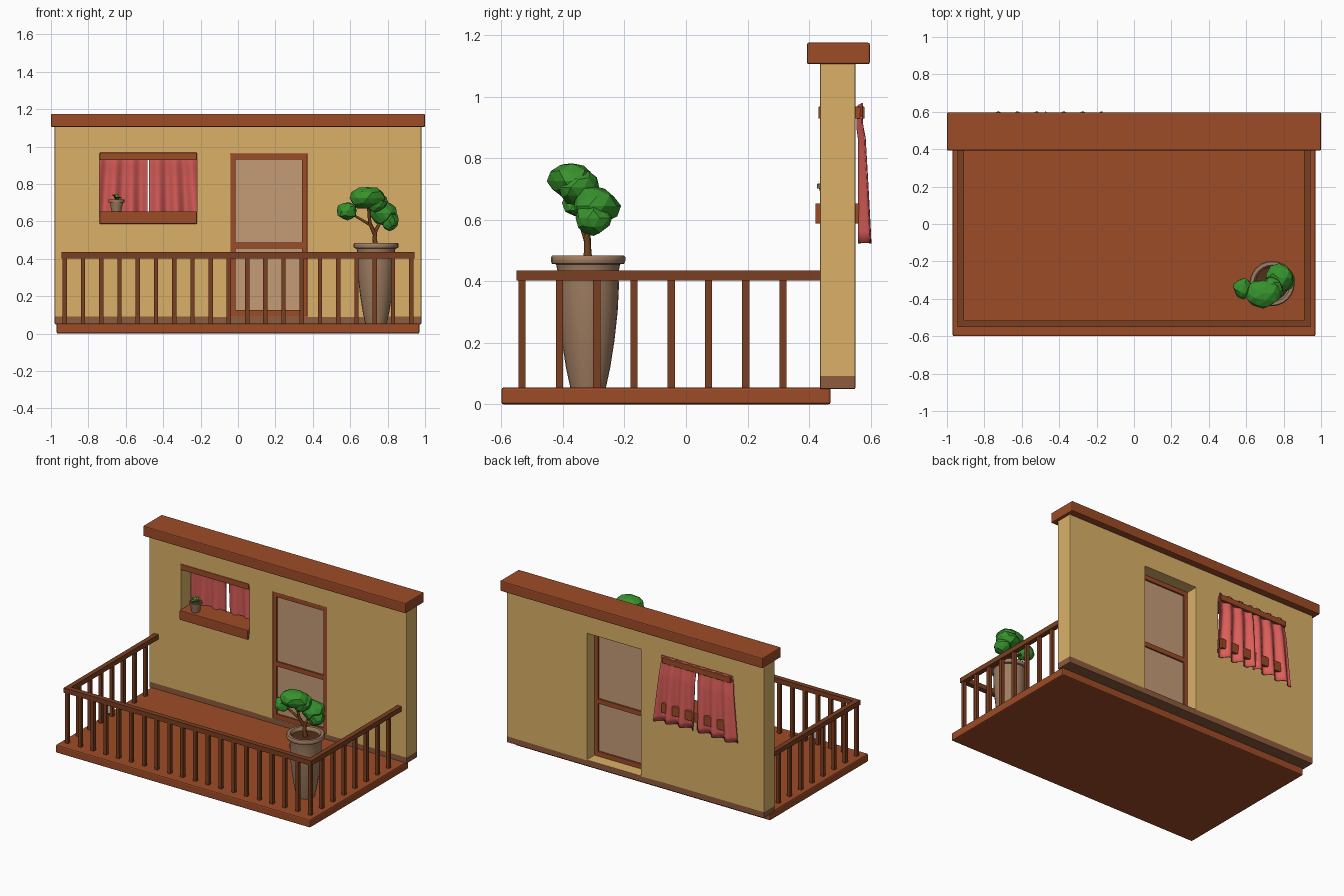
import bpy, bmesh, math, random
from mathutils import Vector, Matrix

if "Cube" in bpy.data.objects:
    bpy.data.objects.remove(bpy.data.objects["Cube"])

random.seed(4)


def mat(name, r, g, b):
    m = bpy.data.materials.new(name)
    m.diffuse_color = [(c / 255) ** 2.2 for c in (r, g, b)] + [1]
    m.use_nodes = True
    m.node_tree.nodes["Principled BSDF"].inputs["Base Color"].default_value = m.diffuse_color
    return m


WALL = mat("plaster", 218, 176, 104)
BASE = mat("baseboard", 140, 92, 64)
WOOD = mat("red_wood", 156, 77, 43)
RAIL = mat("dark_wood", 122, 65, 38)
SCREEN = mat("screen", 196, 155, 118)
CLOTH = mat("cloth", 218, 94, 90)
CLAY = mat("clay", 158, 124, 97)
SOIL = mat("soil", 82, 50, 32)
LEAF = mat("leaf", 58, 145, 48)
BARK = mat("bark", 112, 68, 36)


def make(name, bm, *mats):
    me = bpy.data.meshes.new(name)
    bmesh.ops.recalc_face_normals(bm, faces=bm.faces)
    bm.to_mesh(me)
    bm.free()
    for m in mats:
        me.materials.append(m)
    ob = bpy.data.objects.new(name, me)
    bpy.context.collection.objects.link(ob)
    return ob


def bevel(ob, width, segments=2):
    b = ob.modifiers.new("bevel", "BEVEL")
    b.width, b.segments, b.limit_method = width, segments, "ANGLE"


def smooth(ob, angle=40):
    bpy.ops.object.select_all(action="DESELECT")
    ob.select_set(True)
    bpy.context.view_layer.objects.active = ob
    bpy.ops.object.shade_smooth_by_angle(angle=math.radians(angle))


def boxes(name, m, items, bev=0):
    """Each item is (x0, x1, y0, y1, z0, z1)."""
    bm = bmesh.new()
    for x0, x1, y0, y1, z0, z1 in items:
        bmesh.ops.create_cube(bm, size=1, matrix=Matrix.Translation(
            ((x0 + x1) / 2, (y0 + y1) / 2, (z0 + z1) / 2))
            @ Matrix.Diagonal((x1 - x0, y1 - y0, z1 - z0, 1)))
    ob = make(name, bm, m)
    if bev:
        bevel(ob, bev)
    return ob


def lathe(name, m, profile, center, n=24):
    bm = bmesh.new()
    vs = [bm.verts.new((r, 0, z)) for r, z in profile]
    es = [bm.edges.new(p) for p in zip(vs, vs[1:])]
    bmesh.ops.spin(bm, geom=vs + es, cent=(0, 0, 0), axis=(0, 0, 1),
                   angle=math.tau, steps=n, use_duplicate=False)
    bmesh.ops.remove_doubles(bm, verts=bm.verts, dist=1e-4)
    bmesh.ops.translate(bm, verts=bm.verts, vec=center)
    ob = make(name, bm, m)
    smooth(ob)
    return ob


# Floor slab and roof cap
boxes("porch_floor", WOOD, [(-.97, .97, -.6, .47, 0, .055)], .008)
boxes("wall_cap", WOOD, [(-1, 1, .393, .597, 1.105, 1.175)], .006)

# Wall with window and door openings, baseboard as second material
xs = [-.98, -.74, -.22, -.04, .37, .98]
zs = [.05, .092, .62, .95, .962, 1.11]
bm = bmesh.new()
grid = [[bm.verts.new((x, .435, z)) for z in zs] for x in xs]
for i in range(5):
    for j in range(5):
        window = i == 1 and j == 2
        door = i == 3 and 1 <= j <= 3
        if not (window or door):
            bm.faces.new((grid[i][j], grid[i + 1][j], grid[i + 1][j + 1], grid[i][j + 1]))
ext = bmesh.ops.extrude_face_region(bm, geom=bm.faces[:], use_keep_orig=True)
bmesh.ops.translate(bm, vec=(0, .115, 0),
                    verts=[g for g in ext["geom"] if isinstance(g, bmesh.types.BMVert)])
for f in bm.faces:
    c = f.calc_center_median()
    f.material_index = int(c.z < .0919)
bevel(make("wall", bm, WALL, BASE), .004)

# Screen door
boxes("door_frame", WOOD, [
    (-.04, -.013, .438, .466, .092, .962), (.343, .37, .438, .466, .092, .962),
    (-.013, .343, .438, .466, .932, .962), (-.013, .343, .438, .466, .455, .487),
    (-.013, .343, .438, .466, .092, .125)])
boxes("door_screen", SCREEN, [(-.015, .345, .449, .455, .1, .95)])

# Window lintel and sill
boxes("window_lintel", WOOD, [(-.74, -.22, .43, .58, .928, .967)], .003)
boxes("window_sill", WOOD, [(-.74, -.22, .42, .582, .587, .653)], .004)

# Two curtains: folded sheets flaring toward the hem
for side, name in ((-1, "curtain_left"), (1, "curtain_right")):
    bm = bmesh.new()
    NU, NV = 48, 12
    rows = []
    for v in range(NV + 1):
        t = v / NV
        row = []
        for u in range(NU + 1):
            s = u / NU
            x = -.48 + side * (.004 + s * (.262 + .045 * t))
            wave = math.sin(s * math.tau * 3 + 1.2 * side + .5 * t)
            y = .566 + .014 * t ** .7 + (.007 + .013 * t) * wave
            y -= .006 * math.sin(math.pi * min(1, t * 4)) * (t < .25)
            z = .975 - .44 * t + .004 * wave * (1 - t) - .012 * s * t
            row.append(bm.verts.new((x, max(y, .555), z)))
        rows.append(row)
    for a, b in zip(rows, rows[1:]):
        for k in range(NU):
            bm.faces.new((a[k], a[k + 1], b[k + 1], b[k]))
    ob = make(name, bm, CLOTH)
    smooth(ob, 60)
    sol = ob.modifiers.new("thickness", "SOLIDIFY")
    sol.thickness, sol.offset = .004, 0

# Railing: handrail and balusters
boxes("handrail", RAIL, [(-.943, .943, -.55, -.515, .402, .435)]
      + [(min(a, b), max(a, b), -.515, .437, .402, .435) for a, b in ((-.943, -.91), (.91, .943))])
h = .0115
posts = [(-.926 + i * 1.852 / 19, -.532) for i in range(20)]
posts += [(s * .926, -.532 + .121 * i) for s in (-1, 1) for i in range(1, 8)]
boxes("balusters", RAIL, [(x - h, x + h, y - h, y + h, .05, .405) for x, y in posts])

# Large pot with soil
PX, PY = .738, -.318
lathe("large_pot", CLAY, [
    (0, .055), (.058, .055), (.072, .12), (.086, .21), (.096, .3), (.1, .38), (.099, .43),
    (.104, .455), (.118, .457), (.121, .466), (.121, .478), (.116, .484), (.098, .484),
    (.09, .475), (.088, .455)], (PX, PY, 0))
lathe("large_pot_soil", SOIL, [(0, .464), (.091, .46)], (PX, PY, 0))

# Tree trunk and branches
cu = bpy.data.curves.new("tree_trunk", "CURVE")
cu.dimensions, cu.bevel_depth, cu.bevel_resolution, cu.use_fill_caps = "3D", .012, 1, True
cu.materials.append(BARK)
for path in (
        [(.738, -.318, .455, 1.3), (.73, -.32, .51, 1), (.735, -.32, .55, .9), (.775, -.29, .62, .6)],
        [(.732, -.32, .53, 1), (.705, -.34, .59, .8), (.695, -.365, .7, .6)],
        [(.71, -.335, .58, .8), (.65, -.34, .615, .6), (.59, -.345, .65, .5)]):
    sp = cu.splines.new("POLY")
    sp.points.add(len(path) - 1)
    for p, (x, y, z, r) in zip(sp.points, path):
        p.co, p.radius = (x, y, z, 1), r
bpy.context.collection.objects.link(bpy.data.objects.new("tree_trunk", cu))

# Faceted foliage clumps
bm = bmesh.new()
for c, r in (((.69, -.37, .725), (.098, .078, .062)), ((.735, -.35, .705), (.066, .07, .058)),
             ((.585, -.345, .655), (.055, .057, .052)),
             ((.775, -.29, .645), (.073, .078, .062)), ((.81, -.3, .605), (.048, .06, .054))):
    new = bmesh.ops.create_icosphere(bm, subdivisions=2, radius=1)["verts"]
    for v in new:
        d = v.co * random.uniform(.88, 1.08)
        v.co = Vector(c) + Vector([a * b for a, b in zip(d, r)])
make("tree_foliage", bm, LEAF)

# Small potted plant on the sill
SX, SY = -.65, .468
lathe("small_pot", CLAY, [
    (0, .652), (.026, .652), (.035, .7), (.042, .702), (.043, .716), (.037, .718), (.034, .705)],
    (SX, SY, 0), 16)
lathe("small_pot_soil", SOIL, [(0, .71), (.036, .708)], (SX, SY, 0), 16)
bm = bmesh.new()
for k in range(8):
    a = k * math.tau / 8 + random.uniform(-.2, .2)
    reach, top = random.uniform(.028, .045), random.uniform(.728, .745)
    out, across = Vector((math.cos(a), math.sin(a), 0)), Vector((-math.sin(a), math.cos(a), 0))
    o = Vector((SX, SY, 0))
    root, tip = o + Vector((0, 0, .708)), o + out * reach + Vector((0, 0, top - .008))
    mid = o + out * reach * .55 + Vector((0, 0, top))
    bm.faces.new([bm.verts.new(p) for p in (root, mid + across * .009, tip, mid - across * .009)])
make("small_plant_leaves", bm, LEAF)
